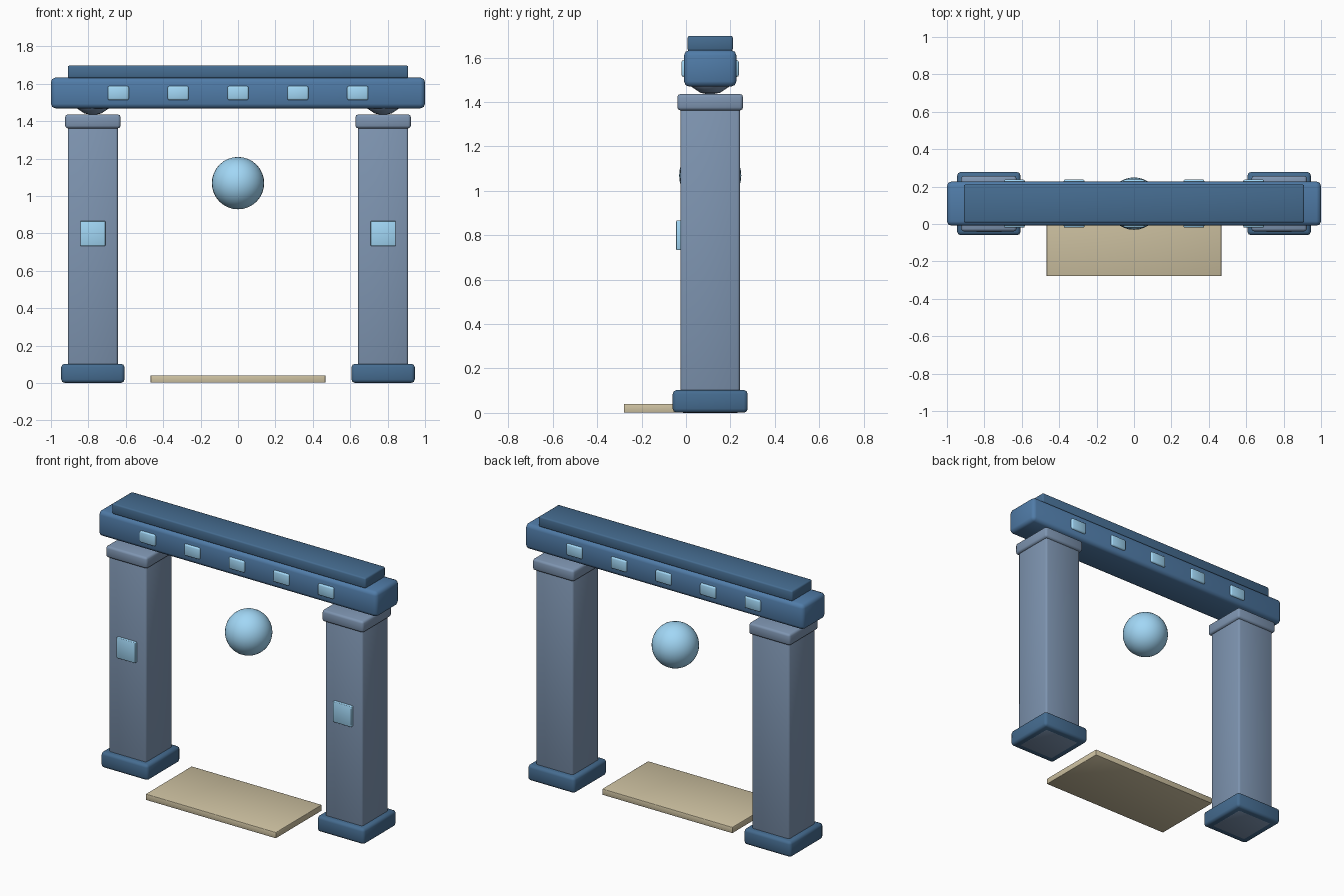
import bpy

if "Cube" in bpy.data.objects:
    bpy.data.objects.remove(bpy.data.objects["Cube"])

CY = 0.109  # depth centre of the gate


def material(name, rgb):
    m = bpy.data.materials.new(name)
    m.diffuse_color = (*rgb, 1)
    m.use_nodes = True
    m.node_tree.nodes["Principled BSDF"].inputs["Base Color"].default_value = m.diffuse_color
    return m


STONE = material("grey_stone", (0.21, 0.30, 0.44))
BLUE = material("blue_beam", (0.08, 0.20, 0.39))
DARK = material("dark_blue", (0.06, 0.15, 0.28))
GLOW = material("pale_blue", (0.36, 0.68, 0.92))
SAND = material("sand", (0.62, 0.54, 0.36))


def finish(name, mat):
    ob = bpy.context.object
    ob.name = name
    ob.data.materials.append(mat)
    bpy.ops.object.shade_smooth()  # soft shading runs across the bevels
    return ob


def box(name, x, y, z, mat, bevel, segments=2):
    """Bevelled box from (min, max) ranges."""
    bpy.ops.mesh.primitive_cube_add(size=1, location=[sum(r) / 2 for r in (x, y, z)])
    bpy.context.object.scale = [r[1] - r[0] for r in (x, y, z)]
    bpy.ops.object.transform_apply(location=False, rotation=False, scale=True)
    b = bpy.context.object.modifiers.new("bevel", "BEVEL")
    b.width, b.segments = bevel, segments
    return finish(name, mat)


def ball(name, loc, r, mat, segments=32, rings=16):
    bpy.ops.mesh.primitive_uv_sphere_add(segments=segments, ring_count=rings,
                                         radius=r, location=loc)
    return finish(name, mat)


def around(c, half):
    return (c - half, c + half)


# Pillars with base, capital, ball joint and front panel
for side, s in (("left", -1), ("right", 1)):
    cx = 0.776 * s
    box(side + "_base", around(cx, 0.169), around(CY, 0.169), (0.001, 0.103), DARK, 0.018)
    box(side + "_pillar", around(cx, 0.134), around(CY, 0.134), (0.0, 1.40), STONE, 0.012)
    box(side + "_capital", around(cx, 0.148), around(CY, 0.148), (1.362, 1.436), STONE, 0.014)
    ball(side + "_joint", (cx, CY, 1.549), 0.1165, STONE, 16, 8)
    box(side + "_panel", around(cx, 0.067), (-0.044, -0.01), (0.733, 0.866), GLOW, 0.004)

# Lintel, top slab and through studs
box("lintel", (-1, 1), around(CY, 0.118), (1.469, 1.633), BLUE, 0.024)
box("top_slab", (-0.91, 0.91), around(CY, 0.102), (1.63, 1.698), DARK, 0.009)
for i in range(5):
    box(f"stud_{i + 1}", around(0.32 * (i - 2), 0.056), around(CY, 0.129),
        (1.513, 1.588), GLOW, 0.009)

# Floating orb and floor step
ball("orb", (0, CY, 1.069), 0.14, GLOW)
box("step", (-0.467, 0.467), (-0.279, 0.192), (0.002, 0.041), SAND, 0.003)
